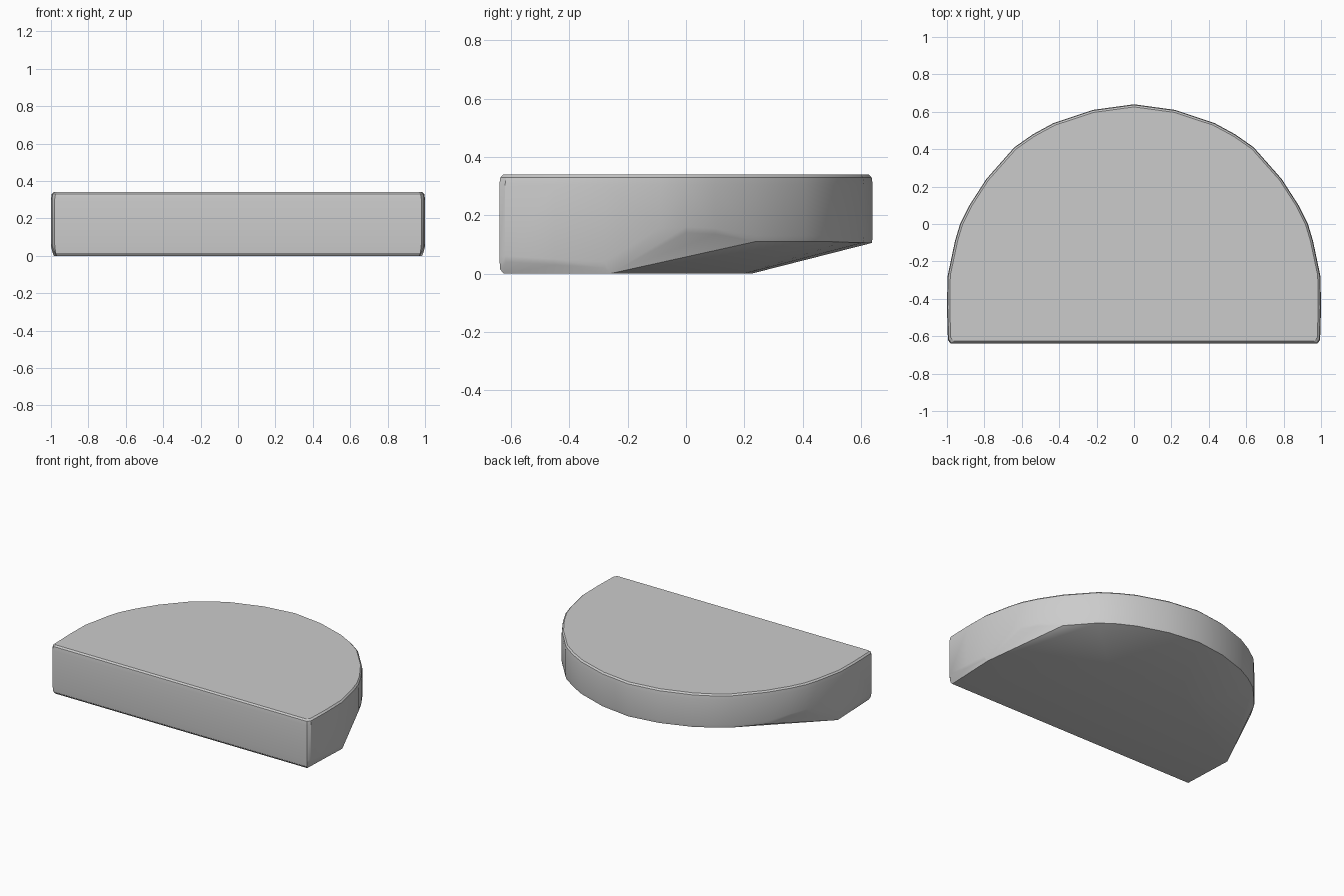
import bpy, bmesh

if "Cube" in bpy.data.objects:
    bpy.data.objects.remove(bpy.data.objects["Cube"])

# Right half of the D outline: x, y, height of the lower rim
HALF = [
    (0.98, -0.64, 0.04), (0.995, -0.62, 0.04), (1.0, -0.45, 0.03),
    (0.997, -0.28, 0.02), (0.957, -0.09, 0.135), (0.93, 0.0, 0.14),
    (0.88, 0.10, 0.135), (0.79, 0.24, 0.11), (0.64, 0.41, 0.11),
    (0.54, 0.48, 0.11), (0.43, 0.54, 0.108), (0.22, 0.61, 0.106),
    (0.0, 0.64, 0.105),
]
# Right half of the flat underside
FLAT = [(0.97, -0.625), (0.985, -0.26), (0.38, 0.20), (0.20, 0.225)]
TOP = 0.34


def mirrored(points):
    return [(s * p[0], *p[1:]) for p in points for s in (1, -1) if p[0] or s == 1]


# Rings for the side wall, the rounded top edge and the underside
coords = []
for x, y, rim in mirrored(HALF):
    coords += [(x * 0.995, y * 0.995, rim), (x, y, rim + 0.02),
               (x, y, TOP - 0.035), (x * 0.996, y * 0.994, TOP - 0.01),
               (x * 0.985, y * 0.978, TOP)]
coords += [(x, y, 0.0) for x, y in mirrored(FLAT)]
coords += [(s * 0.975, -0.637, 0.015) for s in (1, -1)]

# Body: convex skin around the rings
bm = bmesh.new()
for c in coords:
    bm.verts.new(c)
hull = bmesh.ops.convex_hull(bm, input=bm.verts)
bmesh.ops.delete(bm, geom=[v for v in bm.verts if not v.link_faces], context='VERTS')
bmesh.ops.dissolve_limit(bm, angle_limit=0.01, verts=bm.verts, edges=bm.edges)
bmesh.ops.recalc_face_normals(bm, faces=bm.faces)
mesh = bpy.data.meshes.new("half_round_slab")
bm.to_mesh(mesh)
bm.free()

slab = bpy.data.objects.new("half_round_slab", mesh)
bpy.context.collection.objects.link(slab)
bpy.context.view_layer.objects.active = slab
slab.select_set(True)
bpy.ops.object.shade_smooth_by_angle(angle=0.45)
